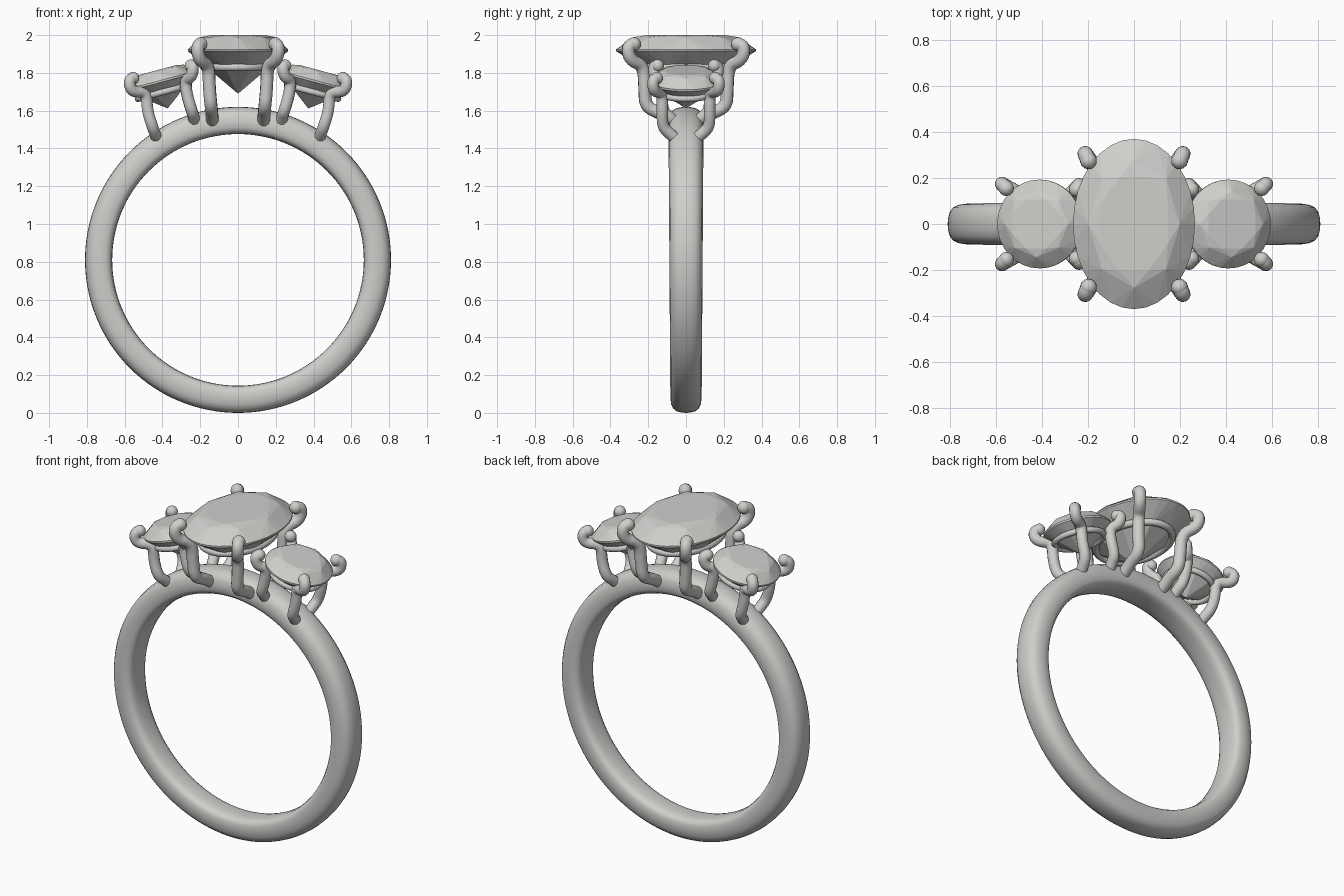
import bpy, bmesh
from math import sin, cos, pi, radians
from mathutils import Matrix, Vector

cube = bpy.data.objects.get("Cube")
if cube:
    bpy.data.objects.remove(cube, do_unlink=True)

# One pale grey for metal and stones
grey = bpy.data.materials.new("pale grey")
grey.use_nodes = True
colour = (0.62, 0.62, 0.6, 1)
grey.diffuse_color = colour
grey.node_tree.nodes["Principled BSDF"].inputs["Base Color"].default_value = colour


def finish(name, bm, smooth):
    """Turn a bmesh into a named, coloured object."""
    bmesh.ops.recalc_face_normals(bm, faces=bm.faces[:])
    for f in bm.faces:
        f.smooth = smooth
    mesh = bpy.data.meshes.new(name)
    bm.to_mesh(mesh)
    bm.free()
    mesh.materials.clear()
    mesh.materials.append(grey)
    obj = bpy.data.objects.new(name, mesh)
    bpy.context.collection.objects.link(obj)
    return obj


def tube(name, points, radius, closed=False):
    """Round wire along a path; open wires get a rounded bead on the first point."""
    curve = bpy.data.curves.new(name, "CURVE")
    curve.dimensions = "3D"
    curve.bevel_depth = radius
    curve.bevel_resolution = 4
    curve.use_fill_caps = True
    curve.resolution_u = 6
    spline = curve.splines.new("POLY" if closed else "NURBS")
    spline.points.add(len(points) - 1)
    for p, co in zip(spline.points, points):
        p.co = (*co, 1)
    spline.use_cyclic_u = closed
    if not closed:
        spline.order_u = 3
        spline.use_endpoint_u = True
    helper = bpy.data.objects.new("wire_helper", curve)
    bpy.context.collection.objects.link(helper)
    graph = bpy.context.evaluated_depsgraph_get()
    mesh = bpy.data.meshes.new_from_object(helper.evaluated_get(graph))
    bm = bmesh.new()
    bm.from_mesh(mesh)
    bpy.data.objects.remove(helper, do_unlink=True)
    bpy.data.meshes.remove(mesh)
    if not closed:
        bmesh.ops.create_uvsphere(bm, u_segments=14, v_segments=10, radius=radius * 1.08,
                                  matrix=Matrix.Translation(points[0]))
    return finish(name, bm, True)


def stone(name, rx, ry, crown, pavilion, place):
    """Brilliant cut: rings of points wrapped in flat facets."""
    rings = [  # sides, radius, height, turn in steps
        (8, 0.60, crown, 0.5),
        (8, 0.75, crown * 0.86, 0),
        (32, 1.00, 0.005, 0),
        (32, 1.00, -0.005, 0),
        (8, 0.60, -pavilion * 0.46, 0.5),
    ]
    bm = bmesh.new()
    for n, r, z, turn in rings:
        for i in range(n):
            a = 2 * pi * (i + turn) / n
            bm.verts.new(place @ Vector((rx * r * cos(a), ry * r * sin(a), z)))
    bm.verts.new(place @ Vector((0, 0, -pavilion)))
    bmesh.ops.convex_hull(bm, input=bm.verts[:])
    bmesh.ops.dissolve_limit(bm, angle_limit=radians(1), verts=bm.verts[:], edges=bm.edges[:])
    return finish(name, bm, False)


def rail(name, rx, ry, z, radius, place):
    """Oval gallery wire under a stone."""
    angles = [2 * pi * i / 48 for i in range(48)]
    tube(name, [place @ Vector((rx * cos(a), ry * sin(a), z)) for a in angles], radius, True)


# Band: rounded section swept round a circle, a touch wider towards the top
half = [(0.81, 0), (0.808, 0.3), (0.802, 0.58), (0.788, 0.8), (0.765, 0.94), (0.73, 1),
        (0.70, 0.97), (0.682, 0.88), (0.672, 0.7), (0.667, 0.4), (0.666, 0)]
section = half + [(r, -y) for r, y in half[-2:0:-1]]
bm = bmesh.new()
loops = []
STEPS = 128
for i in range(STEPS):
    a = 2 * pi * i / STEPS
    width = 0.088 + 0.005 * sin(a)
    loops.append([bm.verts.new((r * cos(a), y * width, 0.81 + r * sin(a))) for r, y in section])
for i in range(STEPS):
    here, there = loops[i], loops[(i + 1) % STEPS]
    for j in range(len(section)):
        k = (j + 1) % len(section)
        bm.faces.new((here[j], here[k], there[k], there[j]))
finish("band", bm, True)

# Centre stone and its rail
centre = Matrix.Translation((0, 0, 1.92))
stone("centre_stone", 0.265, 0.37, 0.08, 0.23, centre)
rail("centre_rail", 0.18, 0.25, -0.09, 0.02, centre)

# Side stones lean outwards with the curve of the band
for side, s in (("left", 1), ("right", -1)):
    place = Matrix.Translation((s * 0.41, 0, 1.755)) @ Matrix.Rotation(s * radians(15), 4, "Y")
    stone(side + "_stone", 0.19, 0.193, 0.062, 0.148, place)
    rail(side + "_rail", 0.14, 0.14, -0.058, 0.017, place)

# Prongs, each from its claw tip down into the band
prongs = {
    "centre_prong": (0.034, [(0.198, 0.275, 1.952), (0.215, 0.31, 1.95), (0.208, 0.30, 1.87),
                             (0.155, 0.225, 1.84), (0.152, 0.218, 1.72), (0.142, 0.215, 1.62),
                             (0.138, 0.13, 1.585), (0.135, 0.05, 1.53)]),
    "outer_prong": (0.031, [(0.555, 0.155, 1.772), (0.58, 0.178, 1.765), (0.565, 0.17, 1.70),
                            (0.485, 0.125, 1.70), (0.48, 0.125, 1.60), (0.455, 0.125, 1.52),
                            (0.44, 0.09, 1.48), (0.425, 0.04, 1.44)]),
    "inner_prong": (0.031, [(0.25, 0.15, 1.838), (0.235, 0.172, 1.84), (0.245, 0.165, 1.78),
                            (0.28, 0.125, 1.76), (0.27, 0.125, 1.68), (0.245, 0.125, 1.60),
                            (0.235, 0.09, 1.57), (0.225, 0.04, 1.52)]),
}
for name, (radius, path) in prongs.items():
    for side, sx in (("left", 1), ("right", -1)):
        for end, sy in (("front", -1), ("back", 1)):
            tube(f"{side}_{end}_{name}", [(sx * x, sy * y, z) for x, y, z in path], radius)
